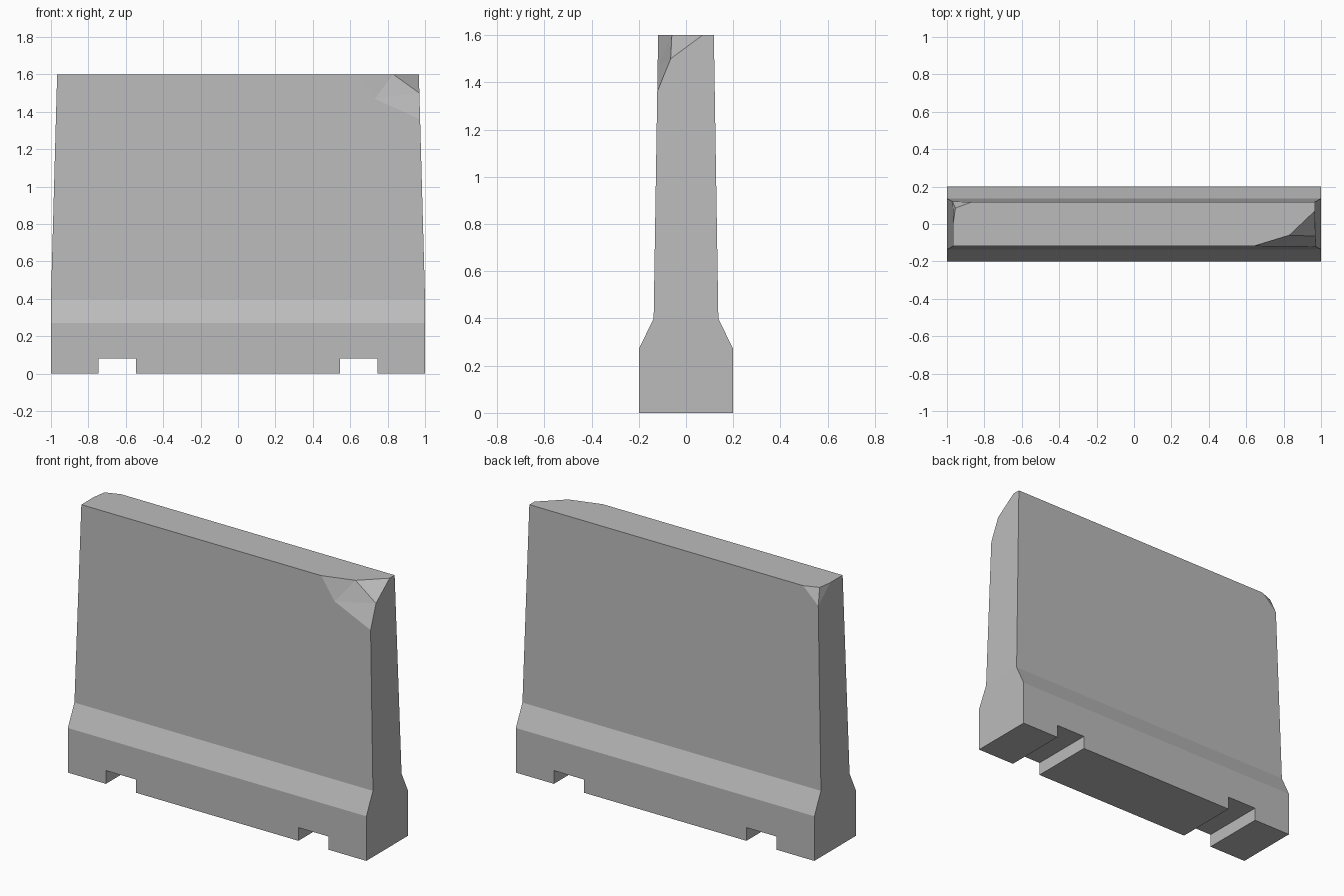
import bpy
import bmesh

cube = bpy.data.objects.get("Cube")
if cube:
    bpy.data.objects.remove(cube, do_unlink=True)

# Main levels and half widths
FOOT_Z, NECK_Z, TOP_Z = 0.27, 0.4, 1.6
FOOT_Y, NECK_Y, TOP_Y = 0.2, 0.137, 0.118
END_X, TOP_X = 1.0, 0.967


def taper(low, high, z):
    return low + (high - low) * (z - NECK_Z) / (TOP_Z - NECK_Z)


def wall_y(z):
    return taper(NECK_Y, TOP_Y, z)


def wall_x(z):
    return taper(END_X, TOP_X, z)


concrete = bpy.data.materials.new("concrete grey")
concrete.use_nodes = True
grey = (0.5, 0.5, 0.5, 1)
concrete.diffuse_color = grey
concrete.node_tree.nodes["Principled BSDF"].inputs["Base Color"].default_value = grey

bm = bmesh.new()


def face(*points):
    bm.faces.new([bm.verts.new(p) for p in points])


# Foot: outline with two lifting notches, run from front to back
half = [(0.545, 0), (0.545, 0.08), (0.745, 0.08), (0.745, 0), (END_X, 0), (END_X, FOOT_Z)]
outline = half + [(-x, z) for x, z in reversed(half)]
for y in (-FOOT_Y, FOOT_Y):
    face(*[(x, y, z) for x, z in outline])
for i, (x1, z1) in enumerate(outline):
    x2, z2 = outline[(i + 1) % len(outline)]
    if z1 == z2 == FOOT_Z:
        continue
    face((x1, -FOOT_Y, z1), (x2, -FOOT_Y, z2), (x2, FOOT_Y, z2), (x1, FOOT_Y, z1))

# Sloped shoulders and their ends
for s in (-1, 1):
    face((-END_X, s * FOOT_Y, FOOT_Z), (END_X, s * FOOT_Y, FOOT_Z),
         (END_X, s * NECK_Y, NECK_Z), (-END_X, s * NECK_Y, NECK_Z))
    face((s * END_X, -FOOT_Y, FOOT_Z), (s * END_X, FOOT_Y, FOOT_Z),
         (s * END_X, NECK_Y, NECK_Z), (s * END_X, -NECK_Y, NECK_Z))

# Corners of the wall
neck_fl, neck_fr = (-END_X, -NECK_Y, NECK_Z), (END_X, -NECK_Y, NECK_Z)
neck_bl, neck_br = (-END_X, NECK_Y, NECK_Z), (END_X, NECK_Y, NECK_Z)
top_fl, top_br = (-TOP_X, -TOP_Y, TOP_Z), (TOP_X, TOP_Y, TOP_Z)

# Large broken corner at the front
rim = (0.64, -TOP_Y, TOP_Z)
inner = (0.83, -0.06, TOP_Z)
end_rim = (TOP_X, 0.07, TOP_Z)
end_mid = (wall_x(1.5), -0.065, 1.5)
low = (wall_x(1.36), -wall_y(1.36), 1.36)
front_mid = (0.73, -wall_y(1.47), 1.47)
face(rim, front_mid, inner)
face(inner, front_mid, end_mid)
face(front_mid, low, end_mid)
face(inner, end_mid, end_rim)

# Small broken corner at the back
chip_rim = (-0.867, TOP_Y, TOP_Z)
chip_inner = (-0.955, 0.085, TOP_Z)
chip_end = (-TOP_X, 0.0, TOP_Z)
chip_low = (-wall_x(1.505), wall_y(1.505), 1.505)
face(chip_rim, chip_inner, chip_low)
face(chip_inner, chip_end, chip_low)

# Wall front, back, ends and top
face(neck_fl, neck_fr, low, front_mid, rim, top_fl)
face(neck_br, neck_bl, chip_low, chip_rim, top_br)
face(neck_fr, neck_br, top_br, end_rim, end_mid, low)
face(neck_bl, neck_fl, top_fl, chip_end, chip_low)
face(top_fl, rim, inner, end_rim, top_br, chip_rim, chip_inner, chip_end)

bmesh.ops.remove_doubles(bm, verts=bm.verts[:], dist=0.0005)
bmesh.ops.recalc_face_normals(bm, faces=bm.faces[:])
mesh = bpy.data.meshes.new("barrier_block")
bm.to_mesh(mesh)
bm.free()
mesh.materials.append(concrete)
barrier = bpy.data.objects.new("barrier_block", mesh)
bpy.context.collection.objects.link(barrier)
